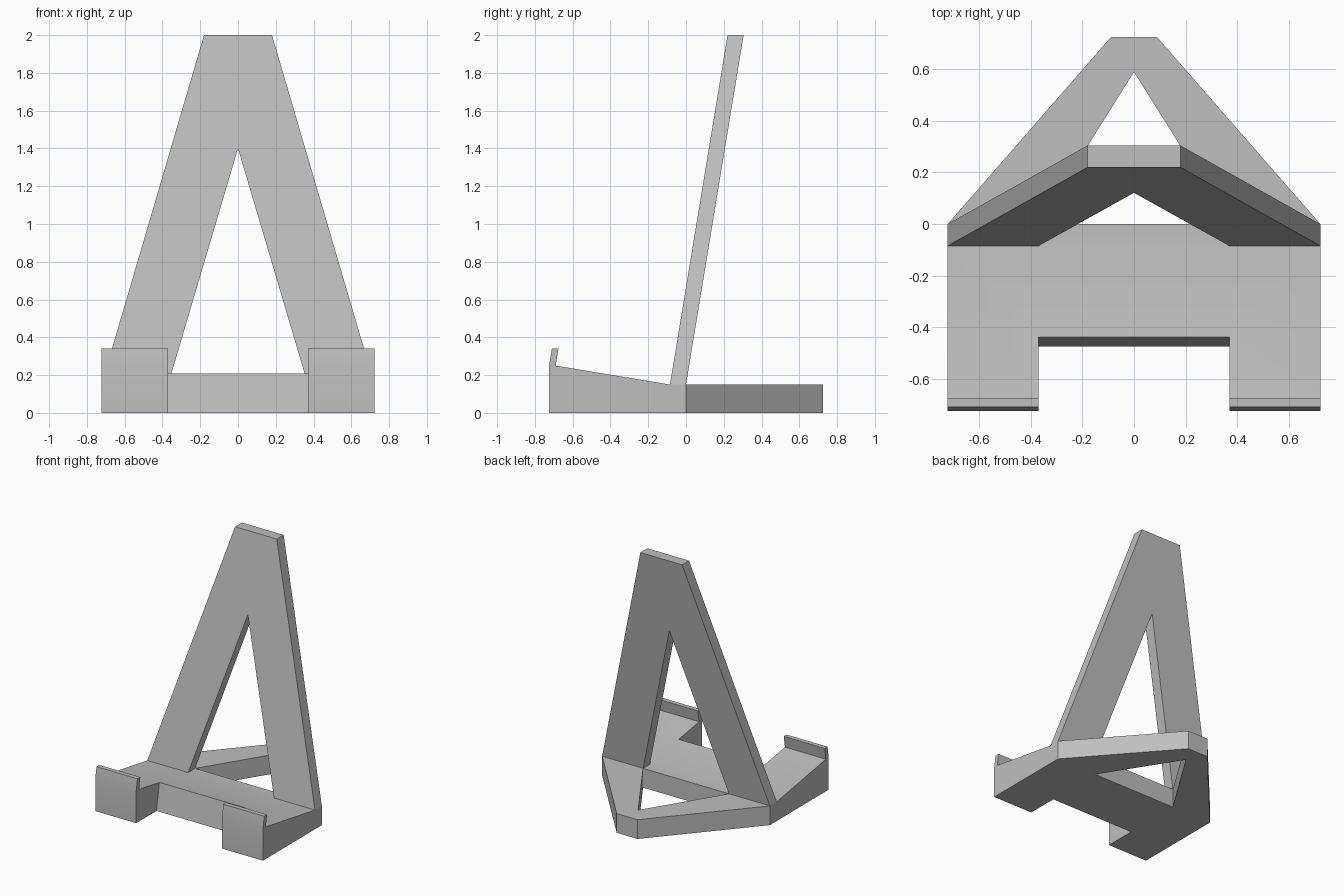
import bpy, bmesh, math
from mathutils import Vector

cube = bpy.data.objects.get("Cube")
if cube:
    bpy.data.objects.remove(cube, do_unlink=True)

GREY = (0.52, 0.52, 0.52, 1)
grey = bpy.data.materials.new("plain grey")
grey.use_nodes = True
grey.diffuse_color = GREY
grey.node_tree.nodes["Principled BSDF"].inputs["Base Color"].default_value = GREY

HALF = 0.723      # half width of the stand
INNER = 0.37      # half width of the openings
DEPTH = 0.725     # half depth of the stand
SHELF = 0.15      # height of the base at the hinge line
THICK = 0.085     # back rest thickness along y
LEAN = 0.305      # how far the back rest leans


def prism(name, outline, sweep):
    """Extrude a closed outline of 3D points along a sweep vector."""
    bm = bmesh.new()
    face = bm.faces.new([bm.verts.new(p) for p in outline])
    new = bmesh.ops.extrude_face_region(bm, geom=[face], use_keep_orig=True)["geom"]
    verts = [g for g in new if isinstance(g, bmesh.types.BMVert)]
    bmesh.ops.translate(bm, verts=verts, vec=Vector(sweep))
    bmesh.ops.recalc_face_normals(bm, faces=bm.faces)
    mesh = bpy.data.meshes.new(name)
    bm.to_mesh(mesh)
    bm.free()
    mesh.materials.append(grey)
    obj = bpy.data.objects.new(name, mesh)
    bpy.context.collection.objects.link(obj)
    return obj


def select_only(obj):
    bpy.ops.object.select_all(action='DESELECT')
    obj.select_set(True)
    bpy.context.view_layer.objects.active = obj


def a_frame(top_half, length, apex):
    """Outline of a letter-like frame with an open triangular centre."""
    right = [(0, apex), (INNER, 0), (HALF, 0), (top_half, length)]
    return right + [(-x, v) for x, v in reversed(right[1:])]


# Base: sloped shelf with upturned lips, swept across the width
side = [(-DEPTH, 0), (-DEPTH, 0.25), (-0.71, 0.34), (-0.675, 0.34),
        (-0.69, 0.25), (-THICK, SHELF), (0, SHELF), (0, 0)]
base = prism("base_shelf", [(-HALF, y, z) for y, z in side], (2 * HALF, 0, 0))

# Slot through the front of the base, leaving two arms
slot = [(-1, -0.1), (-0.492, -0.1), (-0.39, 0.5), (-1, 0.5)]
cutter = prism("slot_cutter", [(-INNER, y, z) for y, z in slot], (2 * INNER, 0, 0))
cutter.hide_render = True
cut = base.modifiers.new("front slot", 'BOOLEAN')
cut.operation = 'DIFFERENCE'
cut.solver = 'EXACT'
cut.object = cutter
select_only(base)
bpy.ops.object.modifier_apply(modifier=cut.name)
bpy.data.objects.remove(cutter, do_unlink=True)

# Leaning back rest
rise = 2 - SHELF
rest = prism("back_rest",
             [(x, -THICK + LEAN * v / rise, SHELF + v)
              for x, v in a_frame(0.18, rise, 1.4 - SHELF)],
             (0, THICK, 0))

# Flat rear foot
foot = prism("rear_foot", [(x, y, 0) for x, y in a_frame(0.09, DEPTH, 0.59)],
             (0, 0, SHELF))

for part in (base, rest, foot):
    select_only(part)
    bpy.ops.object.shade_smooth_by_angle(angle=math.radians(30))
